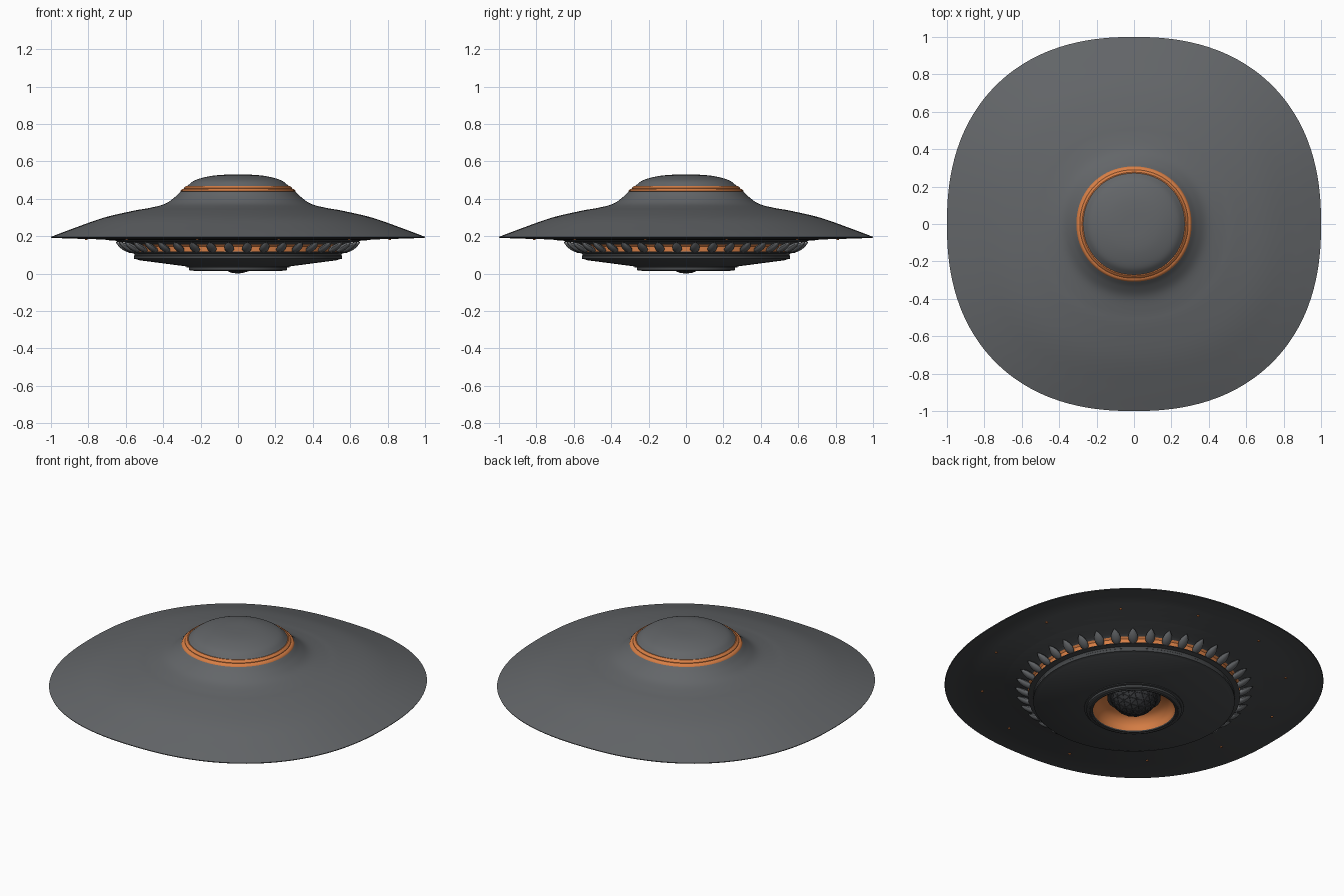
import bpy, bmesh, math
from mathutils import Vector, Matrix

if "Cube" in bpy.data.objects:
    bpy.data.objects.remove(bpy.data.objects["Cube"])


def material(name, rgb):
    m = bpy.data.materials.new(name)
    m.diffuse_color = (*rgb, 1)
    m.use_nodes = True
    m.node_tree.nodes["Principled BSDF"].inputs["Base Color"].default_value = m.diffuse_color
    return m


HULL = material("hull_grey", (0.125, 0.132, 0.14))
DARK = material("underside_dark_grey", (0.062, 0.066, 0.07))
ORANGE = material("copper_orange", (0.68, 0.21, 0.06))
CORE = material("core_charcoal", (0.04, 0.042, 0.046))


def finish(name, bm, mat, angle=35):
    me = bpy.data.meshes.new(name)
    bm.to_mesh(me)
    bm.free()
    me.materials.append(mat)
    ob = bpy.data.objects.new(name, me)
    bpy.context.collection.objects.link(ob)
    bpy.ops.object.select_all(action='DESELECT')
    ob.select_set(True)
    bpy.context.view_layer.objects.active = ob
    if angle:
        bpy.ops.object.shade_smooth_by_angle(angle=math.radians(angle))
    return ob


def smooth_path(pts, steps=5):
    # Catmull-Rom curve through the profile points
    p = [Vector(q) for q in pts]
    p = [2 * p[0] - p[1]] + p + [2 * p[-1] - p[-2]]
    out = []
    for a, b, c, d in zip(p, p[1:], p[2:], p[3:]):
        for k in range(steps):
            t = k / steps
            out.append(0.5 * (2 * b + (c - a) * t + (2 * a - 5 * b + 4 * c - d) * t * t
                              + (3 * b - a - 3 * c + d) * t ** 3))
    return out + [p[-2]]


def lathe(name, profile, mat, square=lambda r: 2.0, seg=144, angle=35):
    # sweeps a profile (r, z) around z; square(r) gives the superellipse exponent
    bm = bmesh.new()
    rows = []
    for r, z in profile:
        if r < 1e-5:
            rows.append([bm.verts.new((0, 0, z))] * seg)
            continue
        n = square(r)
        row = []
        for j in range(seg):
            a = 2 * math.pi * j / seg
            c, s = math.cos(a), math.sin(a)
            k = r / (abs(c) ** n + abs(s) ** n) ** (1 / n)
            row.append(bm.verts.new((k * c, k * s, z)))
        rows.append(row)
    for u, v in zip(rows, rows[1:]):
        for j in range(seg):
            k = (j + 1) % seg
            loop = []
            for w in (u[j], v[j], v[k], u[k]):
                if w not in loop:
                    loop.append(w)
            bm.faces.new(loop)
    return finish(name, bm, mat, angle)


def upper_square(r):
    return 2.05 + 0.25 * min(1, max(0, (r - 0.28) / 0.5))


def lower_square(r):
    return 2.0 + 0.3 * min(1, max(0, (r - 0.65) / 0.35))


# Dome cap and sweeping upper hull
lathe("dome", smooth_path([(0, .53), (.09, .528), (.163, .519), (.233, .498), (.272, .468)]),
      HULL, upper_square)
lathe("upper_hull", smooth_path([(.305, .441), (.34, .407), (.393, .372), (.475, .351),
                                 (.555, .337), (.715, .300), (.875, .244), (1, .197)]),
      HULL, upper_square)

# Copper band with a fine groove round the dome
lathe("dome_band", [(.268, .468), (.277, .469), (.284, .464), (.290, .457), (.290, .454),
                    (.298, .453), (.306, .446), (.308, .441), (.303, .439)],
      ORANGE, upper_square)

# Underside of the saucer, with shallow stepped panel rings
under = [(1, .197), (.998, .192), (.985, .190)]
z = .188
for r in (.86, .81, .76, .71):
    under += [(r, z), (r - .003, z - .002)]
    z -= .002
under += [(.655, .176), (.645, .170), (.60, .166), (.585, .155)]
lathe("underside", under, DARK, lower_square)

# Copper wall behind the fins
lathe("glow_wall", [(.585, .155), (.576, .145), (.574, .113)], ORANGE)

# Lower disc with its stepped edge
lathe("lower_disc", [(.574, .113), (.583, .118), (.585, .112), (.556, .108), (.552, .098),
                     (.556, .095), (.556, .080), (.535, .075), (.53, .072), (.27, .038)], DARK)

# Nozzle rim around the opening
lathe("nozzle_rim", [(.275, .038), (.275, .034), (.262, .032), (.262, .020), (.255, .016),
                     (.247, .016), (.245, .019), (.240, .019), (.238, .015), (.230, .016),
                     (.226, .022)], DARK)

# Copper bowl, dark collar and faceted core
lathe("nozzle_bowl", smooth_path([(.226, .022), (.215, .06), (.19, .09), (.145, .11)]), ORANGE)
lathe("core_collar", [(.147, .108), (.147, .095), (.13, .095), (.125, .11), (0, .12)], CORE)
bm = bmesh.new()
bmesh.ops.create_icosphere(bm, subdivisions=3, radius=.14, matrix=Matrix.Translation((0, 0, .14)))
faces = bmesh.ops.inset_individual(bm, faces=bm.faces[:], thickness=.002, depth=-.002)
finish("core", bm, CORE, 0)

# Ring of tapered fins between the hull and the lower disc
bm = bmesh.new()
FINS = 40
inner, outer = Vector((.578, 0, .121)), Vector((.655, 0, .168))
axis = (outer - inner).normalized()
side = Vector((0, 1, 0))
normal = axis.cross(side)
for i in range(FINS):
    spin = Matrix.Rotation(2 * math.pi * (i + .5) / FINS, 3, 'Z')
    rings = []
    for t, w in ((0, .016), (.15, .024), (.4, .027), (.65, .022), (.85, .012), (1, .002)):
        c = inner.lerp(outer, t)
        rings.append([bm.verts.new(spin @ (c + side * w * math.cos(a) + normal * .6 * w * math.sin(a)))
                      for a in [k * math.pi / 5 for k in range(10)]])
    for u, v in zip(rings, rings[1:]):
        for k in range(10):
            m = (k + 1) % 10
            bm.faces.new((u[k], u[m], v[m], v[k]))
    bm.faces.new(rings[0][::-1])
    bm.faces.new(rings[-1])
bmesh.ops.recalc_face_normals(bm, faces=bm.faces[:])
finish("fins", bm, HULL, 50)

# Tiny marker lights under the rim
bm = bmesh.new()
for i in range(12):
    a = math.radians(30 * i + 15)
    bmesh.ops.create_cone(bm, cap_ends=True, segments=10, radius1=.007, radius2=.007, depth=.008,
                          matrix=Matrix.Translation((.84 * math.cos(a), .84 * math.sin(a), .185)))
finish("marker_lights", bm, ORANGE)
